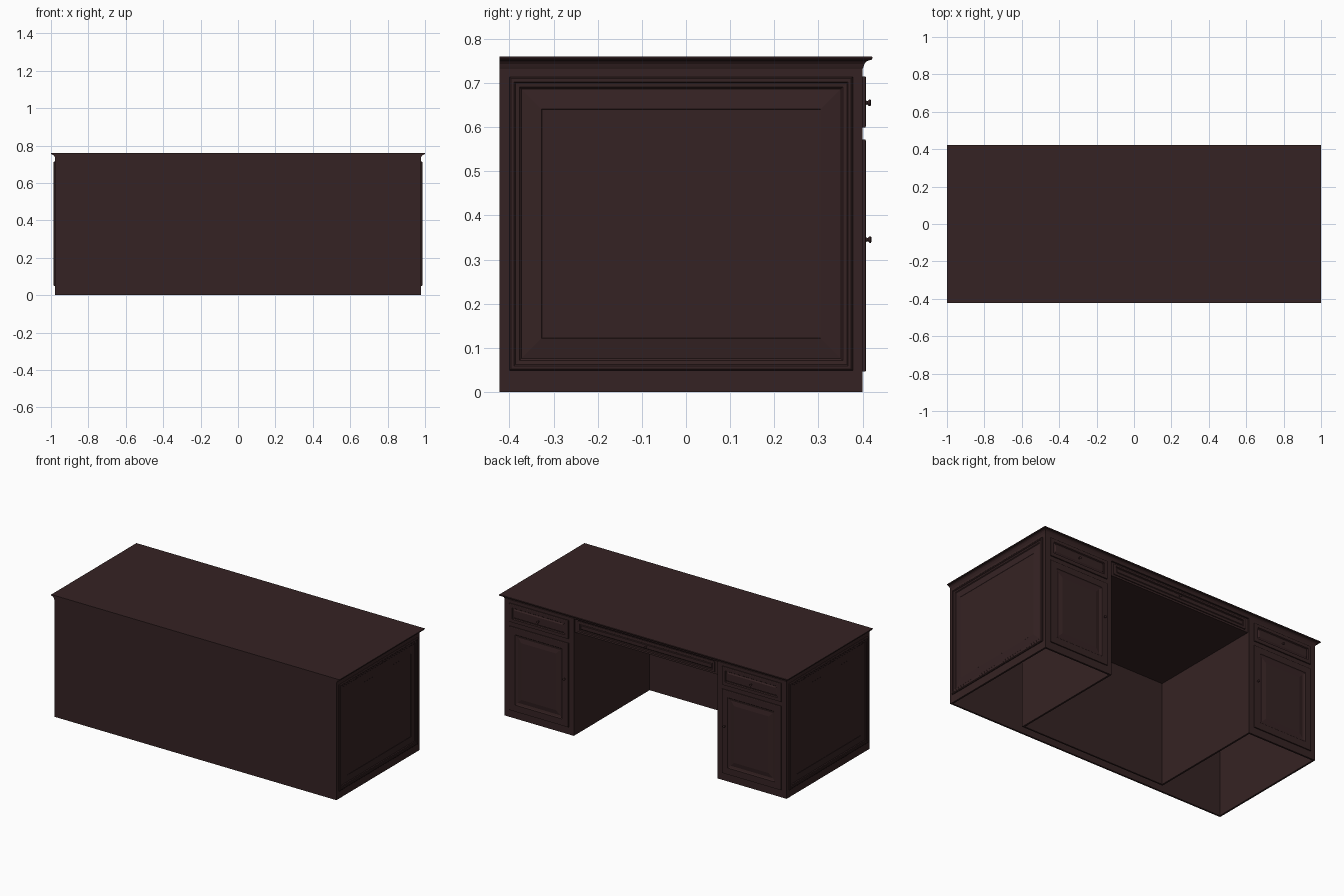
import bpy, bmesh, math
from mathutils import Matrix, Vector

if "Cube" in bpy.data.objects:
    bpy.data.objects.remove(bpy.data.objects["Cube"], do_unlink=True)

wood = bpy.data.materials.new("dark_walnut")
wood.use_nodes = True
wood.diffuse_color = (0.036, 0.0165, 0.017, 1)
wood.node_tree.nodes["Principled BSDF"].inputs["Base Color"].default_value = wood.diffuse_color

# Main dimensions: half width, inner pedestal edge, front, back, wall, body top
HX, IN, FRONT, BACK, T, TOP = 0.9775, 0.4975, -0.422, 0.40, 0.011, 0.74
UP = Vector((0, 0, 1))


def finish(name, bm, matrix=Matrix(), smooth=False):
    bmesh.ops.recalc_face_normals(bm, faces=bm.faces)
    me = bpy.data.meshes.new(name)
    bm.to_mesh(me)
    bm.free()
    me.materials.append(wood)
    ob = bpy.data.objects.new(name, me)
    ob.matrix_world = matrix
    bpy.context.collection.objects.link(ob)
    if smooth:
        bpy.ops.object.select_all(action='DESELECT')
        ob.select_set(True)
        bpy.context.view_layer.objects.active = ob
        bpy.ops.object.shade_smooth_by_angle(angle=math.radians(35))
    return ob


def box(name, lo, hi):
    bm = bmesh.new()
    bmesh.ops.create_cube(bm, size=1)
    lo, hi = Vector(lo), Vector(hi)
    for v in bm.verts:
        v.co = (lo + hi) / 2 + v.co * (hi - lo)
    return finish(name, bm)


def loft(name, loops, matrix=Matrix(), smooth=False):
    """Skin a stack of matching closed loops and cap both ends."""
    bm = bmesh.new()
    rings = [[bm.verts.new(p) for p in loop] for loop in loops]
    n = len(rings[0])
    for a, b in zip(rings, rings[1:]):
        for i in range(n):
            j = (i + 1) % n
            bm.faces.new((a[i], a[j], b[j], b[i]))
    bm.faces.new(rings[0])
    bm.faces.new(rings[-1])
    return finish(name, bm, matrix, smooth)


def facing(normal, centre):
    """Frame with local z along the normal and local y upward."""
    n = Vector(normal)
    u = UP.cross(n)
    m = Matrix((u, UP, n)).transposed().to_4x4()
    m.translation = centre
    return m


def rect(w, h, inset, z):
    a, b = w / 2 - inset, h / 2 - inset
    return [(-a, -b, z), (a, -b, z), (a, b, z), (-a, b, z)]


def panel(name, normal, centre, w, h, steps):
    return loft(name, [rect(w, h, i, z) for i, z in steps], facing(normal, centre))


def knob(name, centre):
    profile = [(0.005, 0), (0.004, 0.005), (0.007, 0.008), (0.008, 0.011), (0.005, 0.013)]
    loops = [[(r * math.cos(k * math.tau / 16), r * math.sin(k * math.tau / 16), z)
              for k in range(16)] for r, z in profile]
    return loft(name, loops, facing((0, 1, 0), centre), True)


# Raised-panel cross sections as (inset, height)
SIDE = [(0, -0.002), (0, 0.005), (0.004, 0.009), (0.011, 0.009), (0.014, 0.006),
        (0.023, 0.005), (0.027, 0.001), (0.029, 0.001), (0.073, 0.007), (0.074, 0.006)]
DOOR = [(0, -0.002), (0, 0.006), (0.003, 0.008), (0.042, 0.008), (0.046, 0.004),
        (0.054, 0.002), (0.058, 0.001), (0.085, 0.006)]
DRAWER = [(0, -0.002), (0, 0.006), (0.003, 0.008), (0.022, 0.008), (0.026, 0.002),
          (0.030, 0.002), (0.036, 0.006)]
SLIM = [(0, -0.002), (0, 0.005), (0.003, 0.007), (0.013, 0.007), (0.016, 0.002),
        (0.018, 0.002), (0.022, 0.005)]

# Desktop with a cove moulding on the sides and back, flush at the front
cove = [(0, 0.732), (0.002, 0.737), (0.004, 0.743), (0.008, 0.748), (0.014, 0.751),
        (0.020, 0.752), (0.0225, 0.756), (0.0215, 0.76)]
loft("desktop", [[(-HX - o, FRONT, z), (HX + o, FRONT, z),
                  (HX + o, BACK + o, z), (-HX - o, BACK + o, z)] for o, z in cove])

# Front panel and kneehole box
box("front_panel", (-HX, FRONT, 0), (HX, FRONT + T, TOP))
box("kneehole_panel", (-IN, -0.36, 0), (IN, -0.35, TOP))
box("centre_drawer_box", (-IN, -0.35, 0.645), (IN, BACK - 0.01, TOP))
panel("centre_drawer_front", (0, 1, 0), (0, BACK - 0.01, 0.69), 0.95, 0.066, SLIM)
knob("centre_drawer_knob", (0, BACK - 0.005, 0.69))

# Pedestals, open underneath, mirrored left and right
for s, side in ((1, "left"), (-1, "right")):
    def wall(name, x0, x1, y0, y1):
        a, b = sorted((s * x0, s * x1))
        box(f"{side}_{name}", (a, y0, 0), (b, y1, TOP))

    wall("outer_wall", HX - T, HX, FRONT, BACK)
    wall("inner_wall", IN, IN + T, -0.36, BACK)
    wall("pedestal_face", IN, HX, BACK - T, BACK)

    panel(f"{side}_end_panel", (s, 0, 0), (s * HX, -0.011, 0.381), 0.778, 0.665, SIDE)
    mid = s * (HX + IN) / 2
    panel(f"{side}_drawer_front", (0, 1, 0), (mid, BACK, 0.657), 0.41, 0.115, DRAWER)
    panel(f"{side}_door", (0, 1, 0), (mid, BACK, 0.309), 0.41, 0.525, DOOR)
    knob(f"{side}_drawer_knob", (mid, BACK + 0.006, 0.655))
    knob(f"{side}_door_knob", (s * 0.555, BACK + 0.007, 0.345))
